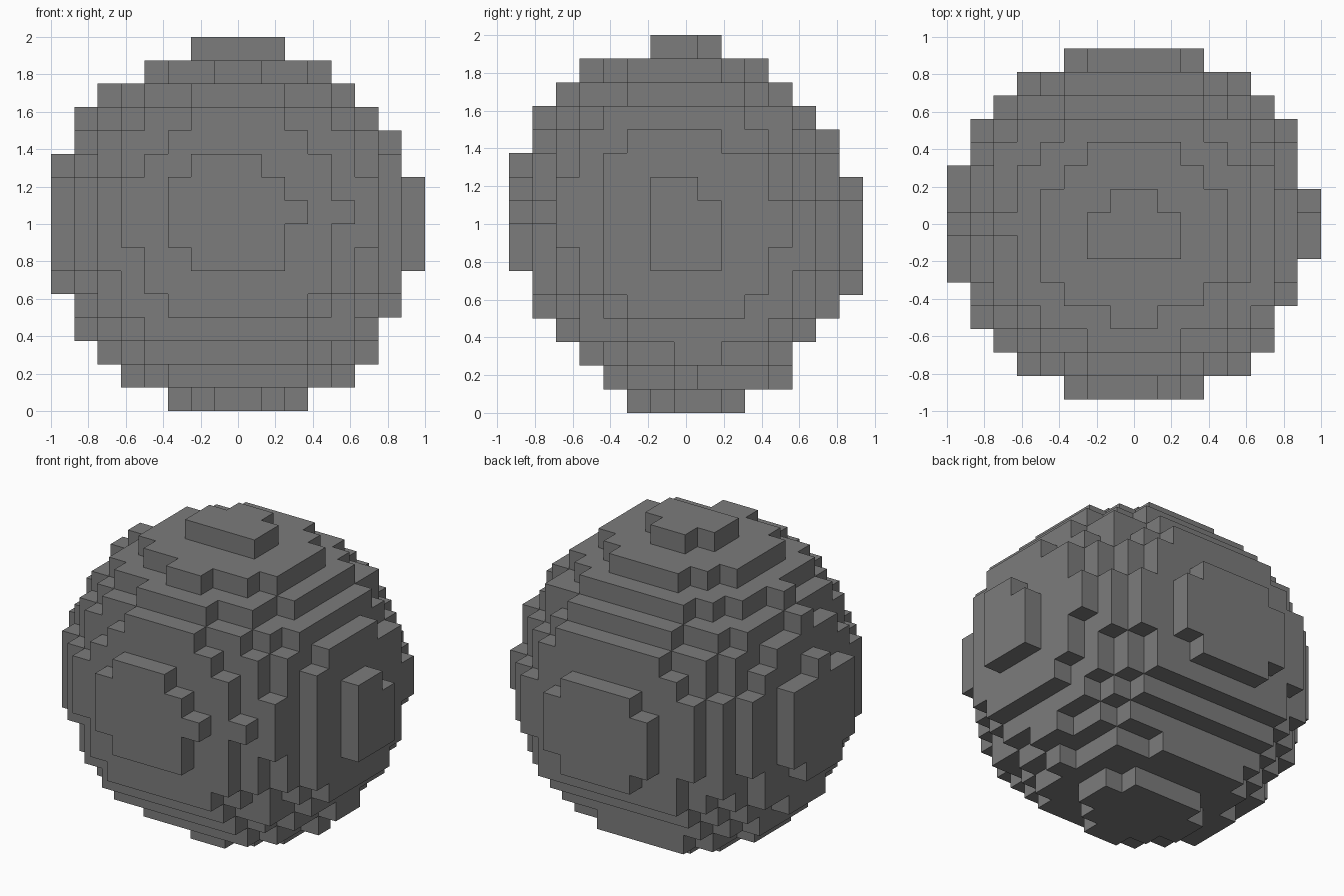
import bpy
import bmesh
from mathutils import Vector

if "Cube" in bpy.data.objects:
    bpy.data.objects.remove(bpy.data.objects["Cube"])

CELL = 0.125
# Small per-layer changes to the size of the ball (layer 0 is the lowest)
LAYER_TRIM = {1: -0.45, 13: 1.0, 14: 1.45, 15: 0.75}


def is_solid(i, j, k):
    """True when the block at this grid position belongs to the ball."""
    if not (0 <= i < 16 and 0 <= j < 15 and 0 <= k < 16):
        return False
    x, y, z = i - 7.5, j - 7, k - 7.5
    # Slightly tilted and offset ball
    size = (x * x + 1.1014 * y * y + z * z
            + 0.26 * x - 0.08 * y + 0.225 * z + 0.098 * y * z)
    # Flattened lower front and lower back
    if y + z * 1.0 <= -10.5 or 1.1 * y - z >= 10.95:
        return False
    return size + LAYER_TRIM.get(k, 0) < 61.87


# Outer block faces: a quad wherever a solid block meets an empty one
bm = bmesh.new()
corners = {}


def corner(p):
    if p not in corners:
        corners[p] = bm.verts.new(((p[0] - 8) * CELL,
                                   (p[1] - 7.5) * CELL,
                                   p[2] * CELL))
    return corners[p]


for i in range(16):
    for j in range(15):
        for k in range(16):
            if not is_solid(i, j, k):
                continue
            for axis in range(3):
                for side in (0, 1):
                    n = [i, j, k]
                    n[axis] += 2 * side - 1
                    if is_solid(*n):
                        continue
                    loop = []
                    for a, b in ((0, 0), (1, 0), (1, 1), (0, 1)):
                        p = [i, j, k]
                        p[axis] += side
                        p[(axis + 1) % 3] += a
                        p[(axis + 2) % 3] += b
                        loop.append(corner(tuple(p)))
                    bm.faces.new(loop if side else loop[::-1])

mesh = bpy.data.meshes.new("block_ball")
bm.to_mesh(mesh)
bm.free()

# Plain grey material
grey = bpy.data.materials.new("stone_grey")
grey.use_nodes = True
colour = (0.2, 0.2, 0.2, 1.0)
grey.diffuse_color = colour
grey.node_tree.nodes["Principled BSDF"].inputs["Base Color"].default_value = colour
mesh.materials.append(grey)

ball = bpy.data.objects.new("block_ball", mesh)
bpy.context.collection.objects.link(ball)
